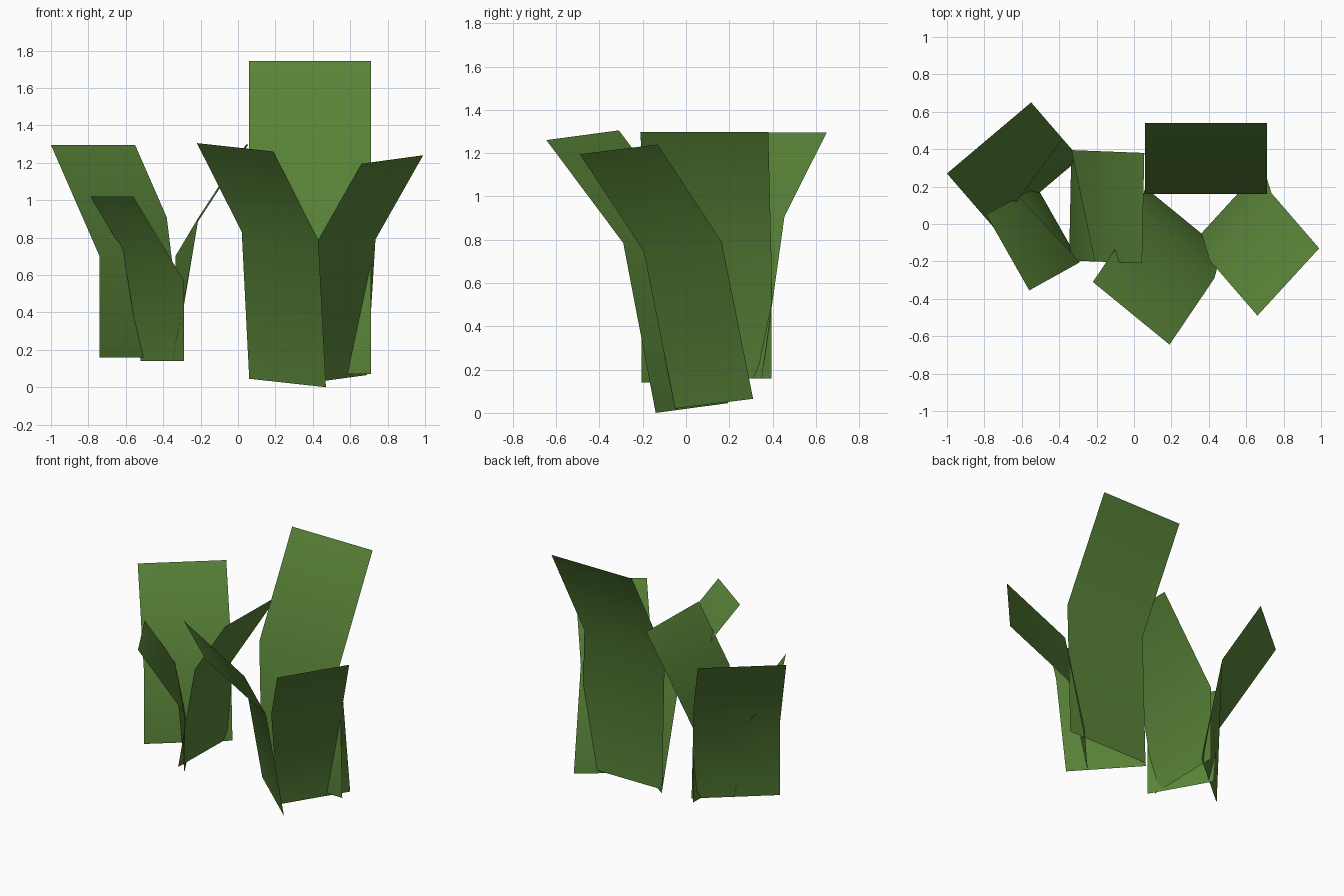
import bpy
from mathutils import Vector

if "Cube" in bpy.data.objects:
    bpy.data.objects.remove(bpy.data.objects["Cube"])

grass = bpy.data.materials.new("grass green")
grass.diffuse_color = (0.10, 0.23, 0.04, 1)
grass.use_nodes = True
grass.node_tree.nodes["Principled BSDF"].inputs["Base Color"].default_value = grass.diffuse_color


def blade(name, base, width, bend, tip, skew=0.0):
    """Flat leaf card: base corner, width across, then offsets to the bend and the tip.
    skew slides the far bend corner up towards the tip."""
    base, width, bend, tip = (Vector(v) for v in (base, width, bend, tip))
    far_bend = bend.lerp(tip, skew)
    verts = [base, base + width,
             base + bend, base + width + far_bend,
             base + tip, base + width + tip]
    mesh = bpy.data.meshes.new(name)
    mesh.from_pydata(verts, [], [(0, 1, 3, 2), (2, 3, 5, 4)])
    mesh.materials.append(grass)
    for p in mesh.polygons:
        p.use_smooth = True
    obj = bpy.data.objects.new(name, mesh)
    bpy.context.collection.objects.link(obj)
    return obj


# Large clump on the right: three leaf cards leaning outwards
blade("large_blade_back", (.06, .19, .07), (.65, 0, 0), (0, -.03, .98), (0, .35, 1.675))
blade("large_blade_left", (.47, -.14, 0), (-.41, .335, .045), (-.04, -.15, .785), (-.28, -.505, 1.26))
blade("large_blade_right", (.69, .31, .065), (-.33, -.36, -.045), (.045, -.145, .725), (.30, -.44, 1.175))

# Small clump on the left: three cards with a slanted bend
blade("small_blade_back", (-.74, -.03, .16), (.45, .38, 0), (0, 0, .54), (-.26, .30, 1.135), .35)
blade("small_blade_front", (-.29, -.205, .14), (-.23, .405, 0), (0, 0, .43), (-.27, -.15, .88), .35)
blade("small_blade_right", (-.335, .395, .16), (-.012, -.59, 0), (0, 0, .54), (.39, -.015, 1.137), .35)
